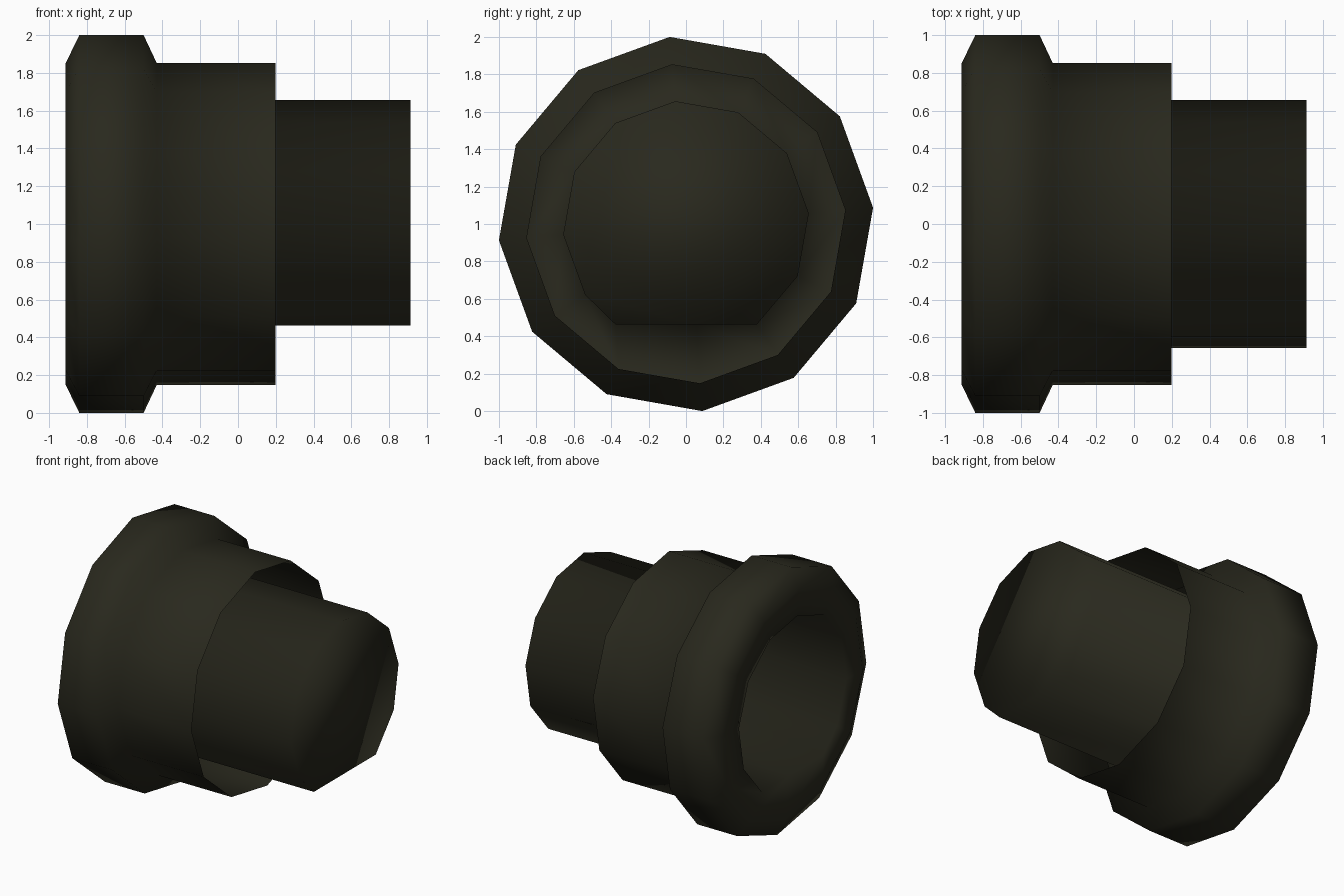
import bpy, bmesh, math

if "Cube" in bpy.data.objects:
    bpy.data.objects.remove(bpy.data.objects["Cube"])

SIDES = 12
TURN = math.radians(5)      # slight roll of the twelve-sided outline
AXIS_Z = 1.0                # height of the centre line
FLAT = -0.538               # level of the flat underside of the tube

dark = bpy.data.materials.new("dark olive grey")
dark.diffuse_color = (0.022, 0.0215, 0.0125, 1)
dark.use_nodes = True
dark.node_tree.nodes["Principled BSDF"].inputs["Base Color"].default_value = dark.diffuse_color


def ring(bm, x, r, flat=False):
    """One twelve-sided loop around the x axis, optionally D-shaped."""
    verts = []
    for i in range(SIDES):
        a = TURN + i * 2 * math.pi / SIDES
        y, z = r * math.cos(a), r * math.sin(a)
        if flat and z < FLAT:
            z = FLAT
            if y < -0.2:
                y = -0.376      # far corner of the flat
        verts.append(bm.verts.new((x, y, z + AXIS_Z)))
    return verts


def bridge(bm, a, b):
    for i in range(SIDES):
        j = (i + 1) % SIDES
        bm.faces.new((a[i], a[j], b[j], b[i]))


# Open sleeve, bevelled flange and D-shaped tube as one thin shell
bm = bmesh.new()
profile = [(0.198, 0.855), (-0.43, 0.855), (-0.50, 1.004),
           (-0.84, 1.004), (-0.912, 0.855)]
loops = [ring(bm, x, r) for x, r in profile]
loops += [ring(bm, x, 0.659, True) for x in (-0.912, 0.912)]
for a, b in zip(loops, loops[1:]):
    bridge(bm, b, a)

# Flat cap closing the right end of the tube, sharing its rim.
# Tube faces look into the bore, so the cap looks into it as well.
bm.faces.new(loops[-1][::-1])

me = bpy.data.meshes.new("flanged_sleeve_and_tube")
bm.to_mesh(me)
bm.free()
me.materials.append(dark)
for p in me.polygons:
    p.use_smooth = True
ob = bpy.data.objects.new("flanged_sleeve_and_tube", me)
bpy.context.collection.objects.link(ob)
